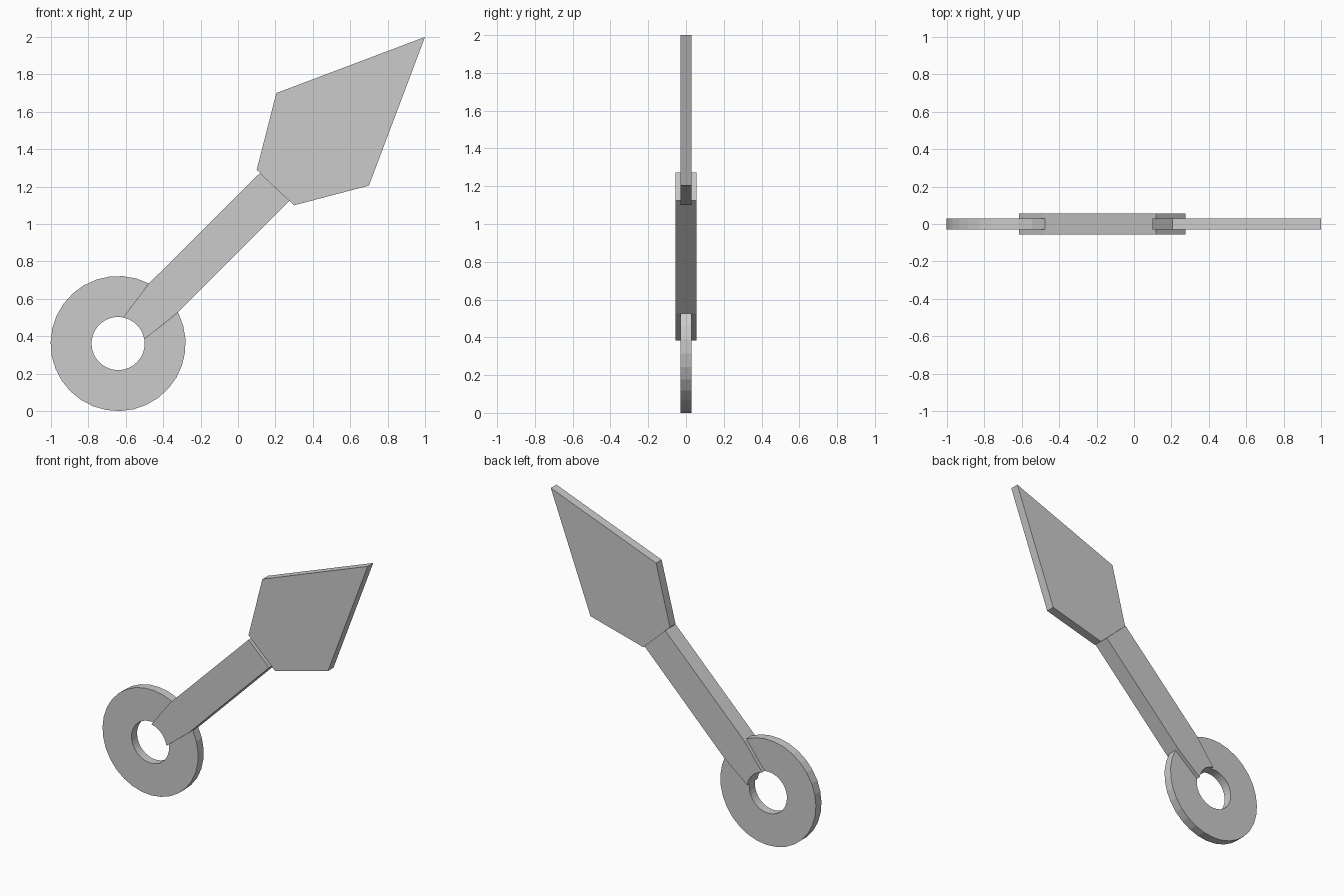
import bpy
from math import sin, cos, radians

if "Cube" in bpy.data.objects:
    bpy.data.objects.remove(bpy.data.objects["Cube"])

CX, CZ = -0.641, 0.361        # ring centre
R_OUT, R_IN = 0.361, 0.142


def arc(radius, start, end, steps):
    """Points (x, z) on the ring circle between two angles in degrees."""
    angles = [radians(start + (end - start) * i / steps) for i in range(steps + 1)]
    return [(CX + radius * cos(a), CZ + radius * sin(a)) for a in angles]


def make_object(name, verts, faces):
    mesh = bpy.data.meshes.new(name)
    mesh.from_pydata(verts, [], faces)
    mesh.update()
    obj = bpy.data.objects.new(name, mesh)
    bpy.context.collection.objects.link(obj)
    return obj


def plate(name, outline, half):
    """Extrude a clockwise (x, z) outline symmetrically along y."""
    n = len(outline)
    verts = [(x, y, z) for y in (-half, half) for x, z in outline]
    faces = [tuple(reversed(range(n))), tuple(range(n, 2 * n))]
    faces += [(i, (i + 1) % n, (i + 1) % n + n, i + n) for i in range(n)]
    return make_object(name, verts, faces)


# Blade: flat kite-shaped point
plate("blade", [(0.10, 1.29), (0.205, 1.70), (1.0, 2.0), (0.70, 1.205), (0.30, 1.10)], 0.03)

# Handle: thicker bar tapering onto the ring, its end cut by the ring hole
handle_outline = [(-0.478, 0.68), (0.118, 1.273), (0.275, 1.125), (-0.325, 0.525)]
plate("handle", handle_outline + arc(R_IN, 9, 79, 5), 0.056)

# Ring: open band whose two ends run into the tapered handle sides
STEPS = 28
outer = arc(R_OUT, 62.9, 387.4, STEPS)
inner = arc(R_IN, 79, 369, STEPS)
verts, faces = [], []
for (ox, oz), (ix, iz) in zip(outer, inner):
    verts += [(ox, -0.03, oz), (ox, 0.03, oz), (ix, 0.03, iz), (ix, -0.03, iz)]
for s in range(STEPS):
    a, b = 4 * s, 4 * s + 4
    for k in range(4):
        m = (k + 1) % 4
        faces.append((a + k, a + m, b + m, b + k))
make_object("finger_ring", verts, faces)

# Make every part's normals face outward
for obj in bpy.context.collection.objects:
    bpy.context.view_layer.objects.active = obj
    bpy.ops.object.mode_set(mode='EDIT')
    bpy.ops.mesh.select_all(action='SELECT')
    bpy.ops.mesh.normals_make_consistent(inside=False)
    bpy.ops.object.mode_set(mode='OBJECT')
